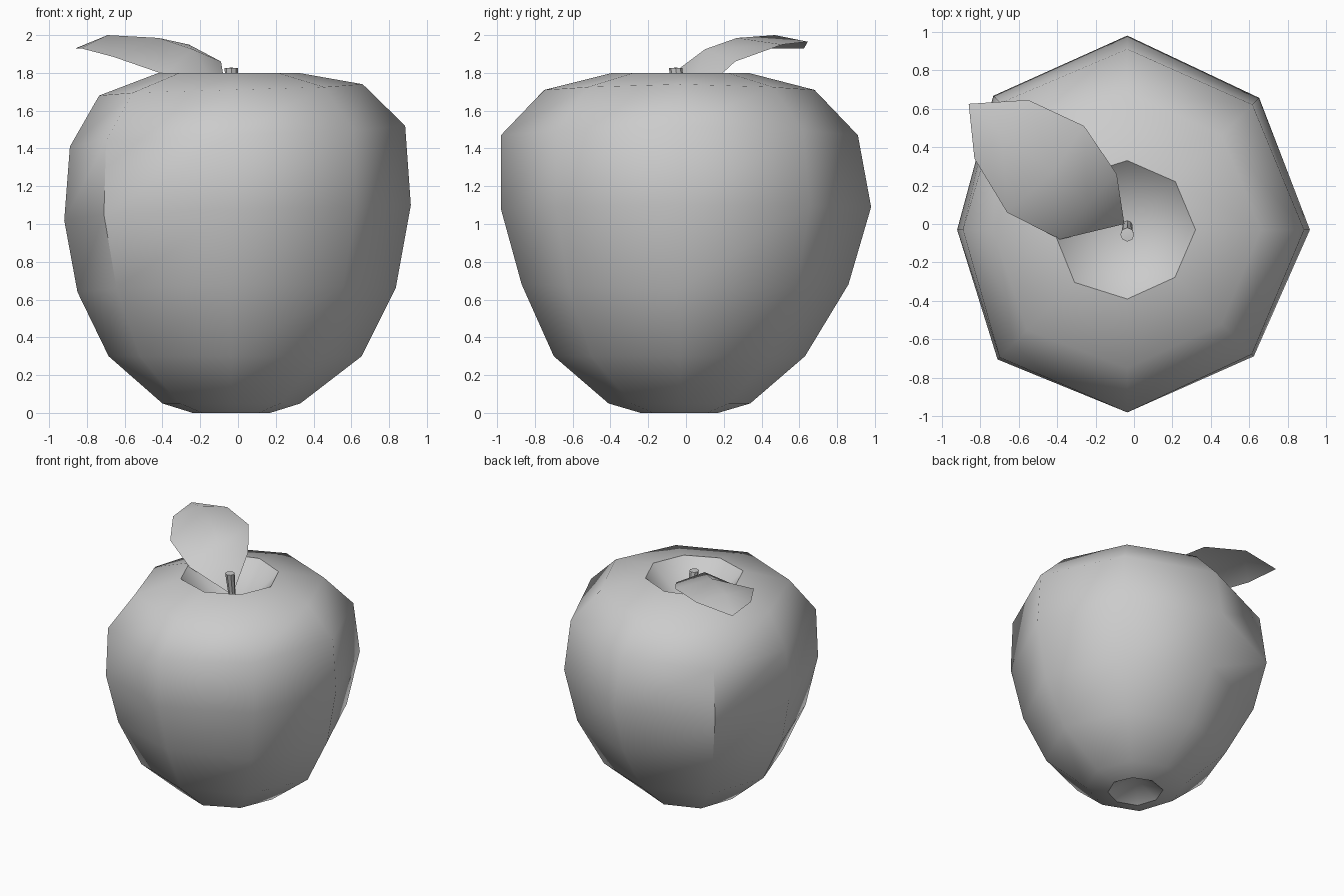
import bpy, bmesh, math
from mathutils import Vector

if "Cube" in bpy.data.objects:
    bpy.data.objects.remove(bpy.data.objects["Cube"])

CX, CY = -0.035, -0.03


def finish(bm, name, angle):
    bmesh.ops.recalc_face_normals(bm, faces=bm.faces[:])
    me = bpy.data.meshes.new(name)
    bm.to_mesh(me)
    bm.free()
    ob = bpy.data.objects.new(name, me)
    bpy.context.collection.objects.link(ob)
    bpy.ops.object.select_all(action='DESELECT')
    ob.select_set(True)
    bpy.context.view_layer.objects.active = ob
    bpy.ops.object.shade_smooth_by_angle(angle=math.radians(angle))
    return ob


def skin(bm, rings, bottom, top):
    n = len(rings[0])
    for a, b in zip(rings, rings[1:]):
        for i in range(n):
            j = (i + 1) % n
            bm.faces.new((a[i], a[j], b[j], b[i]))
    for ring, tip in ((rings[0], bottom), (rings[-1], top)):
        for i in range(n):
            bm.faces.new((ring[i], ring[(i + 1) % n], tip))


# Apple body: four slightly different side profiles (radius, height), blended on the diagonals
east = [(.205, 0), (.365, .05), (.69, .30), (.87, .66), (.95, 1.10), (.92, 1.52), (.695, 1.74), (.355, 1.80)]
north = [(.20, 0), (.37, .05), (.66, .30), (.89, .68), (1.01, 1.09), (.94, 1.47), (.71, 1.71), (.36, 1.80)]
west = [(.205, 0), (.365, .05), (.65, .30), (.815, .64), (.885, 1.02), (.855, 1.41), (.70, 1.68), (.385, 1.80)]
south = [(.21, 0), (.38, .05), (.67, .30), (.84, .68), (.95, 1.08), (.95, 1.47), (.72, 1.71), (.36, 1.80)]
sides = [east, north, west, south]
diagonal_scale = [0.99, 1.04, 1.04, 0.98]

bm = bmesh.new()
rings = []
for k in range(len(east)):
    ring = []
    for i in range(8):
        r, z = sides[i // 2][k]
        if i % 2:
            r2, z2 = sides[(i // 2 + 1) % 4][k]
            r, z = (r + r2) / 2 * diagonal_scale[i // 2], (z + z2) / 2
        a = i * math.pi / 4
        ring.append(bm.verts.new((CX + r * math.cos(a), CY + r * math.sin(a), z)))
    rings.append(ring)
skin(bm, rings, bm.verts.new((CX, CY, 0.12)), bm.verts.new((CX, CY, 1.46)))
finish(bm, "apple_body", 48)

# Stem: leaning eight-sided rod rising out of the dip
bm = bmesh.new()
path = [((-0.035, 0.0), 1.44, .026), ((-0.035, -0.03), 1.65, .027), ((-0.035, -0.055), 1.825, .036)]
rings = [[bm.verts.new((c[0] + r * math.cos(i * math.pi / 4), c[1] + r * math.sin(i * math.pi / 4), z))
          for i in range(8)] for c, z, r in path]
skin(bm, rings, bm.verts.new((-0.035, 0, 1.44)), bm.verts.new((-0.035, -0.055, 1.828)))
finish(bm, "stem", 40)

# Leaf: thin folded blade, rows of left edge, midrib, right edge
rows = [
    [(-.385, -.08, 1.79), (-.24, .10, 1.925), (-.09, .26, 1.86)],
    [(-.66, .06, 1.885), (-.42, .27, 1.985), (-.26, .51, 1.95)],
    [(-.83, .34, 1.93), (-.69, .47, 2.0), (-.55, .645, 1.965)],
]
bm = bmesh.new()
base = bm.verts.new((-.05, 0, 1.62))
tip = bm.verts.new((-.86, .625, 1.93))
grid = [[bm.verts.new(p) for p in row] for row in rows]
for i in range(2):
    bm.faces.new((base, grid[0][i + 1], grid[0][i]))
    bm.faces.new((tip, grid[2][i], grid[2][i + 1]))
    for a, b in zip(grid, grid[1:]):
        bm.faces.new((a[i], a[i + 1], b[i + 1], b[i]))
finish(bm, "leaf", 60)
